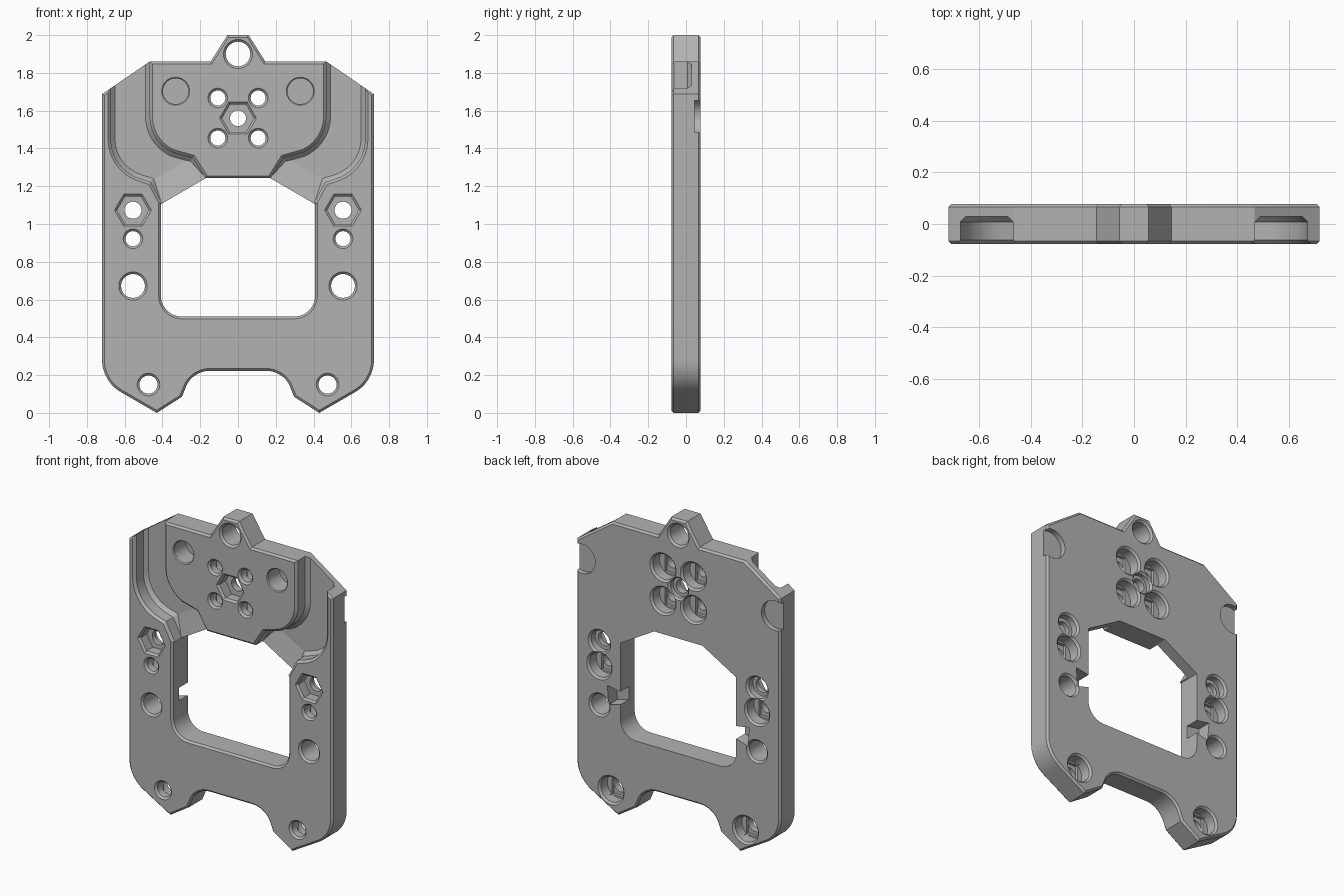
import bpy, bmesh
from math import sin, cos, radians
from mathutils import Vector

cube = bpy.data.objects.get("Cube")
if cube:
    bpy.data.objects.remove(cube)

T = 0.078      # half thickness of the plate
OUT = 0.12     # cutters reach beyond the faces to here
C = 0.012      # edge chamfer

grey = bpy.data.materials.new("plain grey")
grey.use_nodes = True
grey.diffuse_color = (0.45, 0.45, 0.45, 1)
grey.node_tree.nodes["Principled BSDF"].inputs["Base Color"].default_value = (0.45, 0.45, 0.45, 1)


def arc(cx, cz, r, a0, a1, n=10):
    angles = [radians(a0 + (a1 - a0) * i / n) for i in range(n + 1)]
    return [(cx + r * cos(a), cz + r * sin(a)) for a in angles]


def ring(cx, cz, r, n=32):
    return arc(cx, cz, r, 0, 360, n)[:-1]


def mirrored(half):
    return half + [(-x, z) for x, z in reversed(half)]


def flip(pts, side):
    return [(side * x, z) for x, z in pts]


def inset(pts, d):
    """Move every side of a closed outline inward by d."""
    n = len(pts)
    p = [Vector(q) for q in pts]
    area = sum(p[i - 1].x * p[i].y - p[i].x * p[i - 1].y for i in range(n))
    s = 1 if area > 0 else -1
    result = []
    for i in range(n):
        a = (p[i] - p[i - 1]).normalized()
        b = (p[(i + 1) % n] - p[i]).normalized()
        na, nb = Vector((-a.y, a.x)) * s, Vector((-b.y, b.x)) * s
        result.append(p[i] + (na + nb) * d / (1 + na.dot(nb)))
    return result


def make(name, bm):
    bmesh.ops.recalc_face_normals(bm, faces=bm.faces)
    mesh = bpy.data.meshes.new(name)
    bm.to_mesh(mesh)
    bm.free()
    mesh.materials.append(grey)
    obj = bpy.data.objects.new(name, mesh)
    bpy.context.collection.objects.link(obj)
    return obj


def loft(name, pts, steps):
    """Solid through copies of an outline; steps are (y, inset)."""
    bm = bmesh.new()
    rings = [[bm.verts.new((q.x, y, q.y)) for q in inset(pts, d)] for y, d in steps]
    n = len(pts)
    for r0, r1 in zip(rings, rings[1:]):
        for i in range(n):
            bm.faces.new((r0[i - 1], r0[i], r1[i], r1[i - 1]))
    bm.faces.new(rings[0])
    bm.faces.new(rings[-1])
    return make(name, bm)


def cut(pts, steps):
    cutter = loft("cutter", pts, steps)
    cutter.hide_render = True
    mod = plate.modifiers.new("cut", "BOOLEAN")
    mod.operation = "DIFFERENCE"
    mod.solver = "EXACT"
    mod.object = cutter
    bpy.context.view_layer.objects.active = plate
    bpy.ops.object.modifier_apply(modifier=mod.name)
    bpy.data.objects.remove(cutter)


# Edge treatments shared by the cutters
front_flare = [(-OUT, -C), (-T, -C), (-T + C, 0)]


def hole(x, z, r, bore=0, depth=0.0, slot=False):
    """Through hole, chamfered in front, with an optional bore from the back."""
    if bore:
        d = r - bore
        back = [(depth, 0), (depth, d), (T - C, d), (T, d - C), (OUT, d - C)]
    else:
        back = [(T - C, 0), (T, -C), (OUT, -C)]
    cut(ring(x, z, r), front_flare + back)
    if slot:
        w, h = r, bore * 0.85
        cut([(x - w, z - h), (x + w, z - h), (x + w, z + h), (x - w, z + h)],
            [(depth - 0.02, 0), (depth + 0.02, 0)])


def hex_pocket(x, z):
    cut(ring(x, z, 0.084, 6), front_flare + [(-0.005, 0)])


# Plate body with chamfered rims
outline = [(0.056, 2.0), (0.145, 1.86), (0.468, 1.86), (0.72, 1.687)]
outline += arc(0.52, 0.283, 0.2, 0, -60)
outline += [(0.43, 0.0), (0.297, 0.085)]
outline += arc(0.148, 0.083, 0.14, 30, 90)
plate = loft("mounting_plate", mirrored(outline),
             [(-T, C), (-T + C, 0), (T - C, 0), (T, C)])

# Central window
window = [(0.17, 1.243), (0.408, 1.105)] + arc(0.298, 0.62, 0.11, 0, -90)
cut(mirrored(window), front_flare + [(OUT, 0)])

# Curved channels either side of the raised pad
channel = [(0.468, 2.0)] + arc(0.258, 1.57, 0.21, 0, -65)
channel += [(0.24, 1.35), (0.14, 1.19), (0.3, 1.06), (0.385, 1.08), (0.462, 1.222)]
channel += arc(0.453, 1.45, 0.22, -75, 0) + [(0.673, 2.0)]
for side in (1, -1):
    cut(flip(channel, side),
        [(-OUT, -0.015), (-T, -0.015), (-T + 0.015, 0), (0.008, 0), (0.03, 0.022)])

# Holes on the centre line
hole(0, 1.9, 0.065)
hex_pocket(0, 1.56)
hole(0, 1.56, 0.042, 0.062, 0.04)

# Holes on both sides
for s in (1, -1):
    for z in (1.667, 1.455):
        hole(s * 0.107, z, 0.04, 0.08, 0.0, True)
    cut(ring(s * 0.33, 1.703, 0.068), [(-OUT, -0.006), (-T, -0.006), (-T + 0.006, 0), (0.045, 0)])
    hex_pocket(s * 0.556, 1.073)
    hole(s * 0.556, 1.073, 0.045, 0.067, 0.025)
    hole(s * 0.556, 0.922, 0.04, 0.077, 0.0, True)
    hole(s * 0.556, 0.672, 0.063)
    hole(s * 0.474, 0.15, 0.048, 0.08, 0.0, True)
    # Shallow round pocket opening through the side edge
    cut(ring(s * 0.68, 1.57, 0.094), [(0.045, 0), (OUT, 0)])
    # Dovetail notch opening into the window
    cut(flip([(0.38, 0.72), (0.49, 0.69), (0.5, 0.81), (0.38, 0.79)], s),
        [(-0.01, 0), (OUT, 0)])

plate.select_set(True)
bpy.context.view_layer.objects.active = plate
bpy.ops.object.shade_smooth_by_angle(angle=radians(25))

# Low ramps where the channels meet the window
for side, label in ((1, "left"), (-1, "right")):
    bm = bmesh.new()
    foot = [(0.235, 1.36), (0.466, 1.225)]
    lip = [(0.17, 1.243), (0.408, 1.105)]
    for pts, y in ((foot, 0.03), (lip, 0.03), (lip, 0.005)):
        for x, z in pts:
            bm.verts.new((side * x, y, z))
    bmesh.ops.convex_hull(bm, input=bm.verts)
    make(label + "_channel_ramp", bm)
